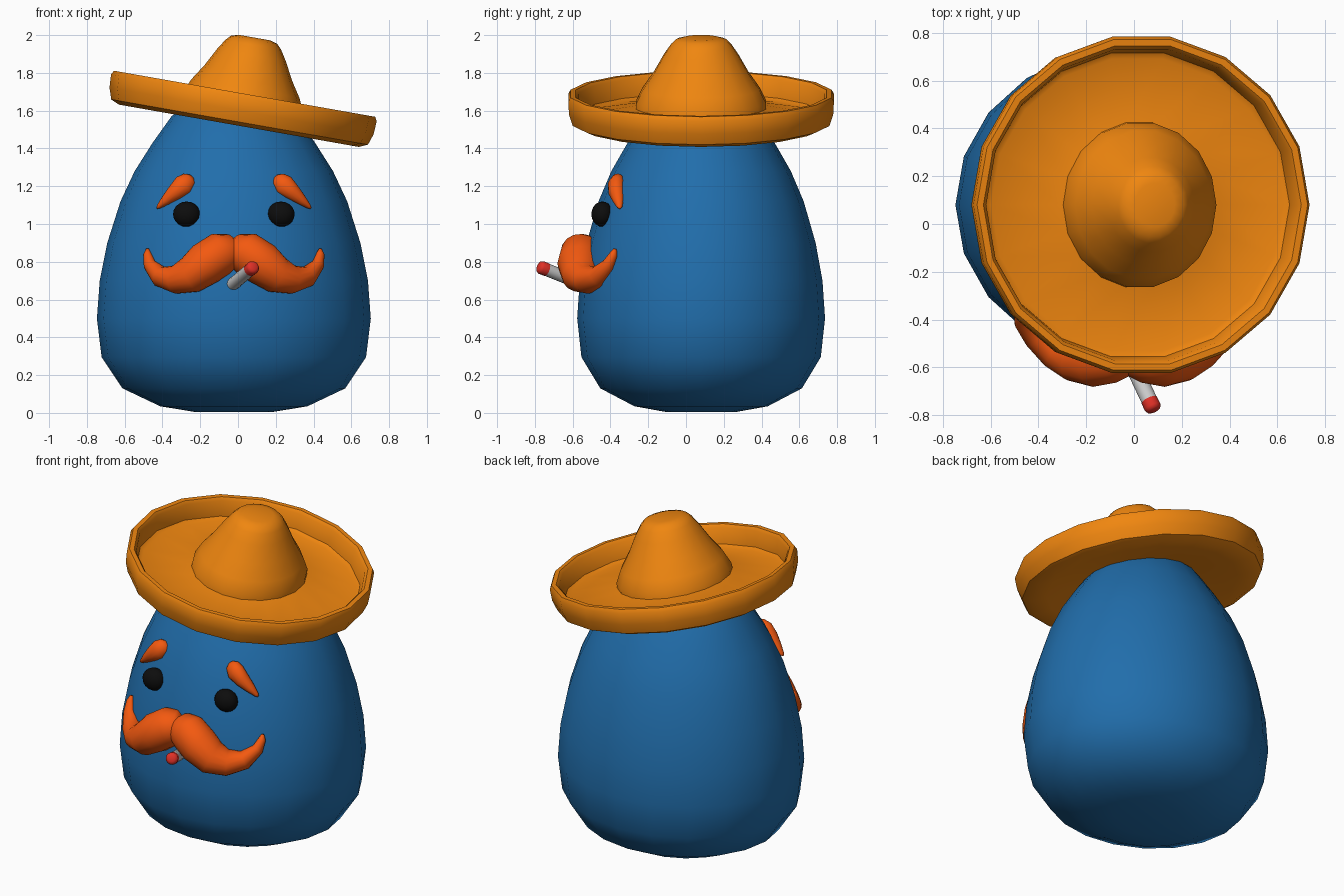
import bpy, bmesh, math
from mathutils import Vector

if "Cube" in bpy.data.objects:
    bpy.data.objects.remove(bpy.data.objects["Cube"])

CX, CY = -0.022, 0.08   # body axis


def material(name, rgb):
    m = bpy.data.materials.new(name)
    m.diffuse_color = (*rgb, 1)
    m.use_nodes = True
    m.node_tree.nodes["Principled BSDF"].inputs["Base Color"].default_value = m.diffuse_color
    return m


BLUE = material("blue", (0.015, 0.155, 0.41))
STRAW = material("straw", (0.87, 0.24, 0.005))
HAIR = material("hair", (0.9, 0.1, 0.005))
BLACK = material("black", (0.004, 0.004, 0.004))
RED = material("red", (0.75, 0.03, 0.02))


def finish(name, bm, mat, loc=(0, 0, 0), angle=45):
    bmesh.ops.recalc_face_normals(bm, faces=bm.faces)
    me = bpy.data.meshes.new(name)
    bm.to_mesh(me)
    bm.free()
    me.shade_smooth()
    me.set_sharp_from_angle(angle=math.radians(angle))
    if mat:
        me.materials.append(mat)
    ob = bpy.data.objects.new(name, me)
    ob.location = loc
    bpy.context.collection.objects.link(ob)
    return ob


def skin(rings, closed=False):
    """Bridge equal-length rings of points; cap the ends unless closed."""
    bm = bmesh.new()
    rs = [[bm.verts.new(p) for p in r] for r in rings]
    pairs = list(zip(rs, rs[1:])) + ([(rs[-1], rs[0])] if closed else [])
    n = len(rs[0])
    for a, b in pairs:
        for i in range(n):
            j = (i + 1) % n
            bm.faces.new((a[i], a[j], b[j], b[i]))
    if not closed:
        bm.faces.new(rs[0])
        bm.faces.new(rs[-1])
    return bm


def lathe(profile, seg, ky=1.0, closed=False):
    ang = [2 * math.pi * i / seg for i in range(seg)]
    return skin([[(r * math.cos(a), ky * r * math.sin(a), z) for a in ang]
                 for r, z in profile], closed)


def tube(path, seg=14):
    """Tapered tube; path rows are x, y, z, half height, half depth."""
    pts = [Vector(p[:3]) for p in path]
    rings = []
    for i, p in enumerate(path):
        t = (pts[min(i + 1, len(pts) - 1)] - pts[max(i - 1, 0)]).normalized()
        up = Vector((-t.z, 0, t.x)).normalized()
        out = t.cross(up).normalized()
        rings.append([pts[i] + up * p[3] * math.cos(a) + out * p[4] * math.sin(a)
                      for a in (2 * math.pi * k / seg for k in range(seg))])
    return skin(rings)


def mirror(ob):
    ob.modifiers.new("mirror", "MIRROR").use_mirror_merge = False


# egg-shaped body
finish("body", lathe([(.2, .004), (.39, .035), (.59, .13), (.70, .295), (.725, .5),
                      (.71, .7), (.67, .9), (.60, 1.12), (.525, 1.28), (.43, 1.43),
                      (.33, 1.57), (.2, 1.68), (.08, 1.715)], 20, 0.905),
       BLUE, (CX, CY, 0), 60)

# tilted hat: dished brim with raised rim, and crown
brim = finish("hat_brim", lathe([(.2, .06), (.38, .03), (.55, .008), (.645, 0), (.69, .02),
                                 (.71, .08), (.714, .15), (.702, .172), (.675, .172),
                                 (.66, .155), (.645, .06), (.62, .045), (.34, .10),
                                 (.2, .11)], 18, closed=True), STRAW)
crown = finish("hat_crown", lathe([(.325, .08), (.322, .13), (.29, .2), (.235, .285),
                                   (.185, .38), (.15, .435), (.125, .462), (.085, .474)],
                                  18, 1.08), STRAW, angle=50)
for part in (brim, crown):
    part.location = (0.005, CY, 1.52)
    part.rotation_euler.y = math.radians(10)

# eyes
bm = bmesh.new()
bmesh.ops.create_uvsphere(bm, u_segments=16, v_segments=10, radius=1)
bmesh.ops.scale(bm, vec=(.072, .058, .067), verts=bm.verts)
bmesh.ops.translate(bm, vec=(.25, -.443, 1.052), verts=bm.verts)
mirror(finish("eyes", bm, BLACK, (CX, 0, 0), 80))

# eyebrows
mirror(finish("eyebrows", tube([(.222, -.352, 1.248, .018, .015),
                                (.235, -.358, 1.235, .044, .035),
                                (.265, -.368, 1.205, .058, .046),
                                (.31, -.367, 1.168, .045, .044),
                                (.36, -.358, 1.125, .028, .03),
                                (.398, -.352, 1.092, .012, .015),
                                (.408, -.350, 1.083, .004, .005)]),
              HAIR, (CX, 0, 0), 70))

# moustache
mirror(finish("moustache", tube([(.002, -.53, .848, .075, .08),
                                 (.02, -.538, .848, .098, .098),
                                 (.07, -.553, .842, .115, .112),
                                 (.15, -.566, .79, .115, .115),
                                 (.23, -.553, .73, .099, .105),
                                 (.31, -.518, .706, .075, .085),
                                 (.39, -.462, .722, .055, .06),
                                 (.446, -.41, .785, .034, .035),
                                 (.458, -.383, .84, .022, .022),
                                 (.457, -.375, .868, .008, .008)], 16),
              HAIR, (CX, 0, 0), 70))

# cigarette with a glowing tip
end = Vector((.082, -.775, .773))
axis = Vector((.095, -.2, .08)).normalized()


def stick(name, rows, mat):
    ob = finish(name, lathe(rows, 14), mat, end)
    ob.rotation_euler = axis.to_track_quat("Z", "Y").to_euler()


stick("cigarette", [(.034, -.27), (.034, -.03)], None)
stick("cigarette_tip", [(.035, -.045), (.036, -.01), (.03, .002), (.018, .008)], RED)
